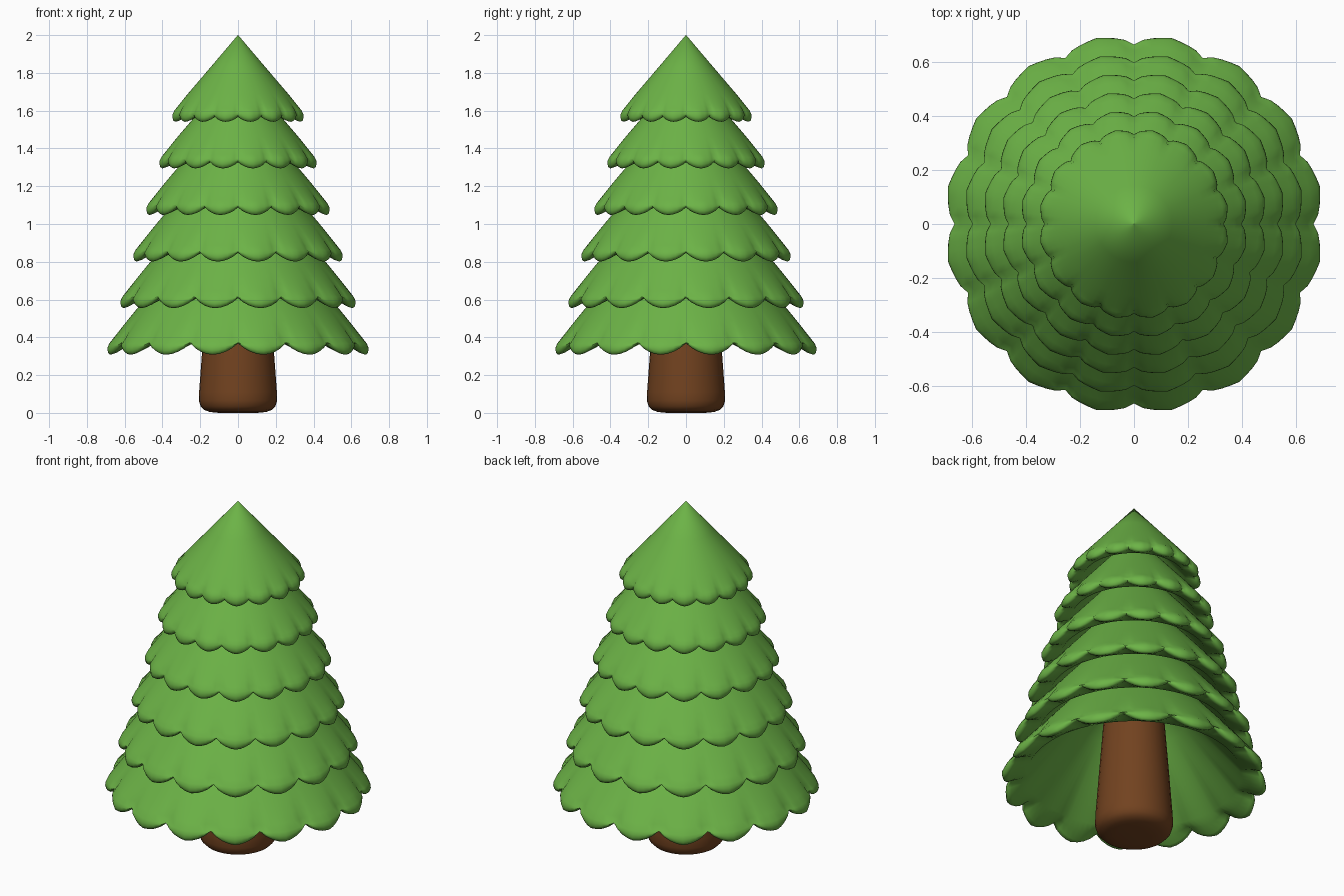
import bpy, bmesh, math

if "Cube" in bpy.data.objects:
    bpy.data.objects.remove(bpy.data.objects["Cube"])


def material(name, rgb):
    m = bpy.data.materials.new(name)
    m.diffuse_color = (*rgb, 1)
    m.use_nodes = True
    m.node_tree.nodes["Principled BSDF"].inputs["Base Color"].default_value = m.diffuse_color
    return m


GREEN = material("leaf green", (0.150, 0.450, 0.062))
BROWN = material("bark brown", (0.168, 0.055, 0.014))


def lathe(name, rings, segs, mat, angle):
    """Skin rings given as functions theta -> (radius, z); ends close at poles or caps."""
    bm = bmesh.new()
    loops = []
    for ring in rings:
        loop = []
        for i in range(segs):
            t = 2 * math.pi * i / segs
            r, z = ring(t)
            loop.append(bm.verts.new((r * math.cos(t), r * math.sin(t), z)))
        loops.append(loop)
    for a, b in zip(loops, loops[1:]):
        for i in range(segs):
            j = (i + 1) % segs
            bm.faces.new((a[i], a[j], b[j], b[i]))
    bm.faces.new(loops[0])
    bm.faces.new(loops[-1])
    bmesh.ops.remove_doubles(bm, verts=bm.verts, dist=1e-5)
    bmesh.ops.recalc_face_normals(bm, faces=bm.faces)
    me = bpy.data.meshes.new(name)
    bm.to_mesh(me)
    bm.free()
    me.materials.append(mat)
    ob = bpy.data.objects.new(name, me)
    bpy.context.collection.objects.link(ob)
    bpy.ops.object.select_all(action='DESELECT')
    ob.select_set(True)
    bpy.context.view_layer.objects.active = ob
    bpy.ops.object.shade_smooth_by_angle(angle=math.radians(angle))
    return ob


def scalloped(r, z, dr, dz, groove=0):
    """Ring pulled in and up between the 16 lobes, with a narrow groove at each notch."""
    def ring(t):
        s = abs(math.sin(8 * t))
        n = 1 - 2 * math.asin(min(1, s)) / math.pi      # 0 at lobe tip, 1 at notch
        return r - dr * n - groove * n ** 6, z + dz * (1 - s ** 0.85)
    return ring


# Branch tiers: hollow cones with a rounded, scalloped lip
for i in range(6):
    f = i / 5
    R = 0.354 + 0.350 * f          # lobe radius
    B = 1.541 - 1.233 * f          # lowest point of the lobes
    A = 2.0 - 0.82 * f             # apex
    d = 0.026 + 0.034 * f          # notch height
    k = 0.014 + 0.010 * f          # lobe bulge
    g = 0.008 + 0.006 * f          # groove depth
    lip = B + 0.045
    rim_r, rim_z = R - 0.082 - 0.055 * f, B + d + 0.004
    rings = [scalloped(0.001, A, 0, 0)]
    for s, w in ((0.4, 0), (0.75, 0), (0.83, 0.1), (0.89, 0.3), (0.94, 0.55)):
        rings.append(scalloped(R * s, A - (A - lip) * s, k * w * 0.6, 0, g * w * 1.6))
    rings += [
        scalloped(R - 0.010, lip + 0.014, k * 0.85, d * 0.1, g * 1.3),
        scalloped(R - 0.001, B + 0.040, k, d * 0.4, g),
        scalloped(R, B + 0.022, k, d * 0.7, g),
        scalloped(R - 0.005, B + 0.006, k, d * 0.95, g),
        scalloped(R - 0.016, B, k, d, g),
        scalloped(R - 0.035, B + 0.006, k * 0.7, d * 0.95, g * 0.5),
        scalloped((R - 0.035 + rim_r) / 2, (B + 0.006 + rim_z) / 2, k * 0.2, d * 0.45),
        scalloped(rim_r, rim_z, 0, 0),
    ]
    top = rim_z + rim_r * (A - lip) / R
    rings += [scalloped(rim_r / 2, (rim_z + top) / 2, 0, 0), scalloped(0.001, top, 0, 0)]
    lathe(f"branch_tier_{i + 1}", rings, 128, GREEN, 70)

# Tapered trunk with a rounded foot
profile = [(0.10, 0.0), (0.15, 0.005), (0.18, 0.016), (0.198, 0.035), (0.207, 0.065),
           (0.206, 0.11), (0.189, 0.34), (0.146, 0.90)]
lathe("trunk", [lambda t, p=p: p for p in profile], 32, BROWN, 60)
